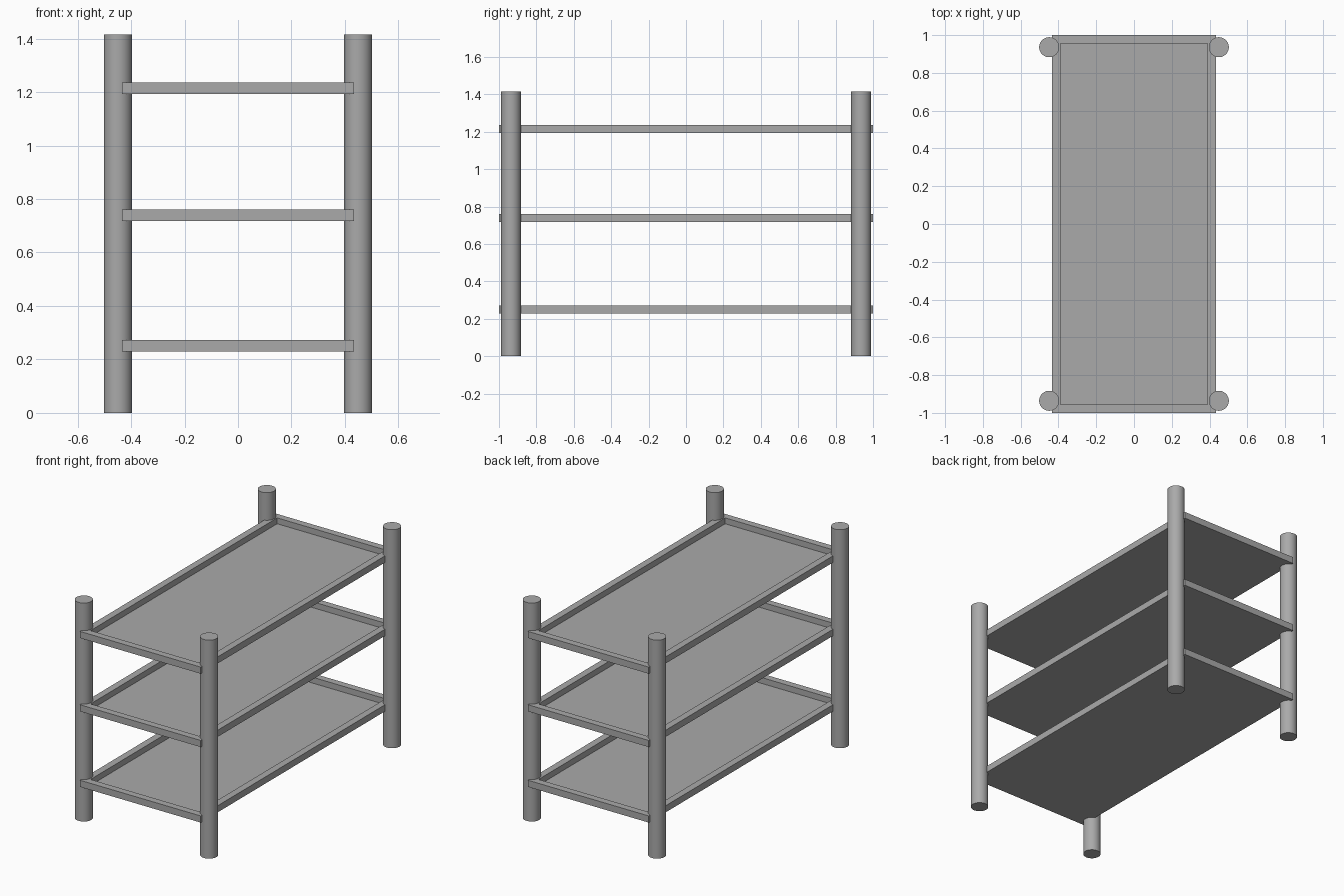
import bpy
import bmesh
from mathutils import Matrix, Vector

cube = bpy.data.objects.get("Cube")
if cube:
    bpy.data.objects.remove(cube, do_unlink=True)

# Single grey finish
grey = bpy.data.materials.new("plain_grey")
grey.use_nodes = True
colour = (0.4, 0.4, 0.4, 1)
grey.diffuse_color = colour
grey.node_tree.nodes["Principled BSDF"].inputs["Base Color"].default_value = colour

POST_X, POST_Y, POST_R, POST_H = 0.449, 0.936, 0.053, 1.415
TRAY_X, TRAY_Y, TRAY_H = 0.433, 1.0, 0.043
RIM, FLOOR = 0.045, 0.005


def add_object(name, bm):
    mesh = bpy.data.meshes.new(name)
    bm.to_mesh(mesh)
    bm.free()
    mesh.materials.append(grey)
    obj = bpy.data.objects.new(name, mesh)
    bpy.context.collection.objects.link(obj)
    return obj


def make_post(name, x, y):
    bm = bmesh.new()
    bmesh.ops.create_cone(bm, cap_ends=True, segments=48, radius1=POST_R,
                          radius2=POST_R, depth=POST_H,
                          matrix=Matrix.Translation((x, y, POST_H / 2)))
    # Round sides smooth, end caps flat
    for face in bm.faces:
        face.smooth = abs(face.normal.z) < 0.5
    for edge in bm.edges:
        edge.smooth = all(f.smooth for f in edge.link_faces)
    add_object(name, bm)


def make_tray(name, z):
    bm = bmesh.new()
    size = Matrix.Diagonal((2 * TRAY_X, 2 * TRAY_Y, TRAY_H, 1))
    bmesh.ops.create_cube(bm, size=1,
                          matrix=Matrix.Translation((0, 0, z + TRAY_H / 2)) @ size)
    # Inset the top to leave a rim, then sink the middle to a thin floor
    bm.normal_update()
    top = max(bm.faces, key=lambda f: f.calc_center_median().z)
    bmesh.ops.inset_region(bm, faces=[top], thickness=RIM, use_even_offset=True)
    sunk = bmesh.ops.extrude_face_region(bm, geom=[top])
    verts = [v for v in sunk["geom"] if isinstance(v, bmesh.types.BMVert)]
    bmesh.ops.translate(bm, verts=verts, vec=Vector((0, 0, FLOOR - TRAY_H)))
    if top.is_valid:
        bmesh.ops.delete(bm, geom=[top], context="FACES_ONLY")
    bmesh.ops.recalc_face_normals(bm, faces=bm.faces)
    add_object(name, bm)


# Four corner posts
for side, sx in (("left", 1), ("right", -1)):
    for end, sy in (("front", -1), ("back", 1)):
        make_post(f"{end}_{side}_post", sx * POST_X, sy * POST_Y)

# Three rimmed trays
for level, z in (("lower", 0.229), ("middle", 0.718), ("upper", 1.193)):
    make_tray(f"{level}_tray", z)
